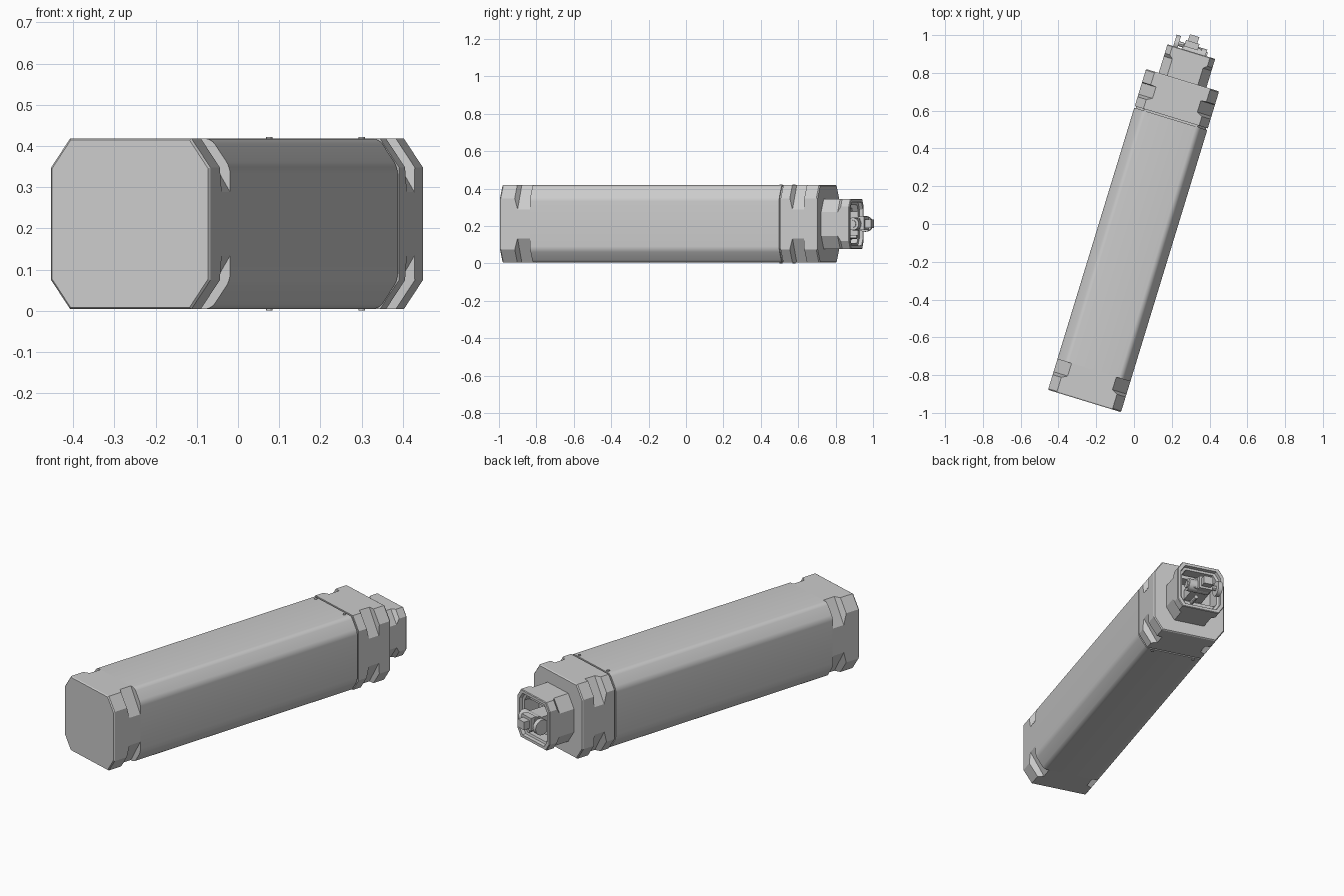
import bpy, bmesh, math
from mathutils import Matrix

if "Cube" in bpy.data.objects:
    bpy.data.objects.remove(bpy.data.objects["Cube"])

# Local frame: x across, y along the case, then turned 17 degrees in plan
PLACE = Matrix.Translation((-0.262, -0.937, 0)) @ Matrix.Rotation(math.radians(-17), 4, 'Z')
CZ = 0.211
HW, HH = 0.202, 0.207


def finish(name, bm, smooth=False):
    bmesh.ops.recalc_face_normals(bm, faces=bm.faces)
    me = bpy.data.meshes.new(name)
    bm.to_mesh(me)
    bm.free()
    ob = bpy.data.objects.new(name, me)
    bpy.context.collection.objects.link(ob)
    ob.matrix_world = PLACE
    if smooth:
        bpy.context.view_layer.objects.active = ob
        ob.select_set(True)
        bpy.ops.object.shade_smooth_by_angle(angle=math.radians(30))
        ob.select_set(False)
    return ob


def octagon(hw, hh, cx, cz):
    q = [(hw, hh - cz), (hw - cx, hh)]
    return (q + [(-x, z) for x, z in reversed(q)]
            + [(-x, -z) for x, z in q] + [(x, -z) for x, z in reversed(q)])


def loft(name, rings, soften=0):
    """Skin octagon rings given as (y, half width, half height, chamfer x, chamfer z)."""
    bm = bmesh.new()
    loops = [[bm.verts.new((x, y, CZ + z)) for x, z in octagon(*r)] for y, *r in rings]
    for a, b in zip(loops, loops[1:]):
        for i in range(8):
            j = (i + 1) % 8
            bm.faces.new((a[i], a[j], b[j], b[i]))
    bm.faces.new(loops[0])
    bm.faces.new(loops[-1])
    if soften:
        long_edges = [e for e in bm.edges if abs(e.verts[0].co.y - e.verts[1].co.y) > 0.1]
        bmesh.ops.bevel(bm, geom=long_edges, offset=soften, segments=4,
                        profile=0.5, affect='EDGES')
    return finish(name, bm, bool(soften))


def box(name, x0, x1, y0, y1, z0, z1):
    bm = bmesh.new()
    m = (Matrix.Translation(((x0 + x1) / 2, (y0 + y1) / 2, (z0 + z1) / 2))
         @ Matrix.Diagonal((x1 - x0, y1 - y0, z1 - z0, 1)))
    bmesh.ops.create_cube(bm, size=1, matrix=m)
    return finish(name, bm)


def cylinder(name, r, depth, loc, axis='Z', sides=20):
    bm = bmesh.new()
    turn = {'Z': Matrix.Identity(4), 'X': Matrix.Rotation(math.pi / 2, 4, 'Y'),
            'Y': Matrix.Rotation(math.pi / 2, 4, 'X')}[axis]
    bmesh.ops.create_cone(bm, cap_ends=True, segments=sides, radius1=r, radius2=r,
                          depth=depth, matrix=Matrix.Translation(loc) @ turn)
    return finish(name, bm, True)


full = (HW, HH, 0.048, 0.07)
notch = (HW, HH, 0.078, 0.13)
inset = (HW - 0.004, HH - 0.004, 0.047, 0.069)

# Front block with corner notches
loft("front_block", [(0, *inset), (0.006, *full), (0.084, *full),
                     (0.1, *notch), (0.172, *notch)])
# Long main case with softened corners
loft("main_case", [(0.17, *full), (1.562, *full)], soften=0.016)
# Recessed seam
loft("seam_core", [(1.555, HW - 0.008, HH - 0.008, 0.046, 0.068),
                   (1.58, HW - 0.008, HH - 0.008, 0.046, 0.068)])
# Rear block with corner notches
loft("rear_block", [(1.571, *full), (1.622, *full), (1.637, *notch), (1.7, *notch),
                    (1.703, *full), (1.77, *full), (1.776, *inset)])
# Connector shell: wide chamfers at base, narrower at rim, hollow inside
loft("connector_shell", [(1.77, 0.132, 0.134, 0.047, 0.07), (1.868, 0.132, 0.134, 0.047, 0.07),
                         (1.885, 0.132, 0.134, 0.028, 0.042), (1.93, 0.132, 0.134, 0.028, 0.042),
                         (1.934, 0.129, 0.131, 0.027, 0.041), (1.934, 0.114, 0.116, 0.025, 0.037),
                         (1.915, 0.112, 0.114, 0.025, 0.037), (1.912, 0.1, 0.102, 0.022, 0.034),
                         (1.82, 0.1, 0.102, 0.03, 0.04)])

# Latch mechanism inside the connector
box("latch_base", -0.05, 0.05, 1.82, 1.962, 0.185, 0.24)
box("latch_tip", -0.034, 0.018, 1.95, 2.02, 0.19, 0.235)
box("latch_collar", -0.045, 0.03, 1.95, 1.985, 0.178, 0.25)
cylinder("latch_pivot", 0.034, 0.12, (0.018, 1.935, CZ), 'X')
cylinder("latch_hub", 0.02, 0.134, (0.018, 1.935, CZ), 'X')
cylinder("latch_wheel", 0.042, 0.024, (-0.088, 1.955, CZ), 'X', 28)
cylinder("wheel_axle", 0.013, 0.06, (-0.07, 1.955, CZ), 'X', 12)
cylinder("lower_pin", 0.011, 0.125, (0.03, 1.882, 0.142), 'Y', 12)
for z in (0.135, 0.287):
    box("inner_rib", -0.1, 0.1, 1.82, 1.88, z - 0.01, z + 0.01)

# Small screws beside the seam, top and bottom
for x in (-0.12, 0.115):
    for z in (0.003, 0.419):
        cylinder("screw", 0.008, 0.006, (x, 1.547, z), 'Z', 12)
